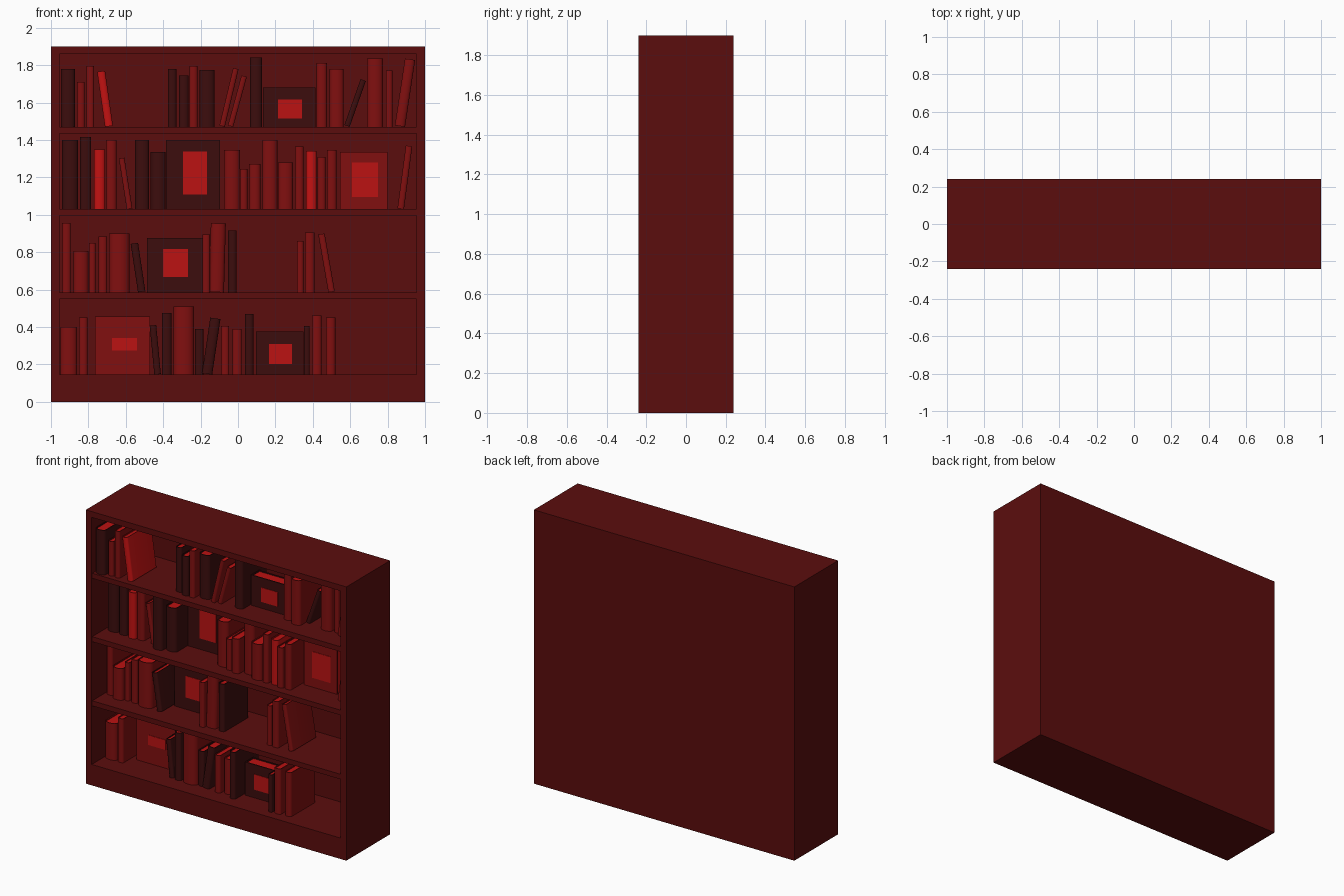
import bpy, bmesh, math
from mathutils import Matrix

if "Cube" in bpy.data.objects:
    bpy.data.objects.remove(bpy.data.objects["Cube"])


def material(name, rgb):
    m = bpy.data.materials.new(name)
    m.diffuse_color = (*rgb, 1)
    m.use_nodes = True
    m.node_tree.nodes["Principled BSDF"].inputs["Base Color"].default_value = m.diffuse_color
    return m


WOOD = material("wood", (0.105, 0.004, 0.004))
PAPER = material("paper", (0.5, 0.006, 0.006))
COVERS = {
    "d": material("dark_cover", (0.045, 0.004, 0.004)),
    "m": material("red_cover", (0.22, 0.005, 0.005)),
    "b": material("bright_cover", (0.55, 0.006, 0.006)),
}


def finish(name, bm, mat, matrix=Matrix(), smooth=False):
    bmesh.ops.recalc_face_normals(bm, faces=bm.faces[:])
    me = bpy.data.meshes.new(name)
    bm.to_mesh(me)
    bm.free()
    me.materials.append(mat)
    ob = bpy.data.objects.new(name, me)
    ob.matrix_world = matrix
    bpy.context.collection.objects.link(ob)
    if smooth:
        bpy.context.view_layer.objects.active = ob
        ob.select_set(True)
        bpy.ops.object.shade_smooth_by_angle(angle=math.radians(35))
        ob.select_set(False)
    return ob


def box(name, x0, x1, y0, y1, z0, z1, mat):
    bm = bmesh.new()
    bmesh.ops.create_cube(bm, size=1)
    for v in bm.verts:
        v.co = ((x0 + x1) / 2 + v.co.x * (x1 - x0),
                (y0 + y1) / 2 + v.co.y * (y1 - y0),
                (z0 + z1) / 2 + v.co.z * (z1 - z0))
    return finish(name, bm, mat)


def extrude(name, points, z0, z1, mat, matrix):
    bm = bmesh.new()
    face = bm.faces.new([bm.verts.new((x, y, z0)) for x, y in points])
    ext = bmesh.ops.extrude_face_region(bm, geom=[face])
    for v in ext["geom"]:
        if isinstance(v, bmesh.types.BMVert):
            v.co.z = z1
    return finish(name, bm, mat, matrix, True)


def arc(half, bulge, n=8):
    return [(-half * math.cos(math.pi * i / n), -bulge * math.sin(math.pi * i / n))
            for i in range(n + 1)]


# Standing book: rounded cover wrapped round a page block
def book(floor, x, w, h, y, colour, lean=0):
    cx = x if lean else x + w / 2
    a = math.atan2(lean, h)
    length = (h - w * abs(math.sin(a))) / math.cos(a)
    depth = min(0.19 - y, 0.25)
    t, half = min(0.006, w * 0.12), w / 2
    m = (Matrix.Translation((cx, y, floor + half * abs(math.sin(a))))
         @ Matrix.Rotation(a, 4, 'Y'))
    inner = arc(half - t, w * 0.3 - t)
    cover = (arc(half, w * 0.3) + [(half, depth), (half - t, depth)]
             + inner[::-1] + [(-half + t, depth), (-half, depth)])
    extrude("book_cover", cover, 0, length, COVERS[colour], m)
    e = depth - 0.008
    extrude("book_pages", inner + [(half - t, e), (-half + t, e)],
            0.006, length - 0.006, PAPER, m)


# Book turned to face outward, with a bright panel on its cover
def display_book(floor, x0, x1, h, y, colour, label):
    c, top, thick = COVERS[colour], floor + h, 0.09
    box("display_front_cover", x0, x1, y, y + 0.008, floor, top, c)
    box("display_back_cover", x0, x1, y + thick - 0.008, y + thick, floor, top, c)
    box("display_spine", x0, x0 + 0.008, y + 0.008, y + thick - 0.008, floor, top, c)
    box("display_pages", x0 + 0.008, x1 - 0.006, y + 0.008, y + thick - 0.008,
        floor + 0.004, top - 0.006, PAPER)
    lx0, lx1, lz0, lz1 = label
    box("display_panel", lx0, lx1, y - 0.003, y + 0.002, lz0, lz1, PAPER)


# Cabinet
for s in (-1, 1):
    box("side_panel", *sorted((s * 0.955, s)), -0.24, 0.24, 0, 1.9, WOOD)
box("top_board", -0.955, 0.955, -0.24, 0.24, 1.86, 1.9, WOOD)
box("back_panel", -0.955, 0.955, 0.2, 0.24, 0, 1.86, WOOD)
box("plinth", -0.955, 0.955, -0.24, 0.2, 0, 0.145, WOOD)
for z in (0.585, 1.03, 1.47):
    box("shelf", -0.955, 0.955, -0.235, 0.2, z - 0.035, z, WOOD)

# Top shelf: left edge (or foot centre if leaning), width, height, front y, cover, lean
top_shelf = [
    (-.947, .075, .31, -.20, "d"), (-.86, .04, .24, -.19, "m"), (-.81, .04, .325, -.19, "m"),
    (-.69, .043, .30, -.19, "b", -.043), (-.375, .045, .31, -.14, "d"),
    (-.315, .05, .275, -.16, "d"), (-.26, .043, .325, -.16, "m"), (-.205, .08, .305, -.12, "d"),
    (-.085, .03, .315, -.15, "m", .075), (-.04, .03, .275, -.14, "m", .075),
    (.064, .064, .37, -.12, "d"), (.42, .055, .34, -.09, "m"), (.49, .075, .31, -.11, "m"),
    (.583, .03, .255, -.06, "d", .09), (.69, .085, .365, -.07, "m"),
    (.79, .035, .30, -.07, "m"), (.866, .055, .365, -.10, "m", .055)]
upper_shelf = [
    (-.94, .085, .37, -.08, "d"), (-.845, .06, .385, -.09, "d"), (-.77, .06, .32, -.10, "b"),
    (-.705, .055, .37, -.09, "m"), (-.58, .03, .275, -.10, "m", -.043),
    (-.55, .075, .37, -.14, "d"), (-.467, .08, .305, -.11, "d"), (-.075, .085, .315, -.11, "m"),
    (.01, .04, .215, -.14, "m"), (.06, .06, .24, -.15, "m"), (.13, .08, .37, -.11, "m"),
    (.214, .08, .25, -.15, "m"), (.305, .045, .335, -.16, "m"), (.364, .055, .31, -.15, "b"),
    (.425, .043, .28, -.17, "m"), (.476, .05, .315, -.16, "m"), (.87, .035, .34, -.12, "m", .045)]
lower_shelf = [
    (-.94, .045, .37, -.09, "m"), (-.88, .08, .22, -.11, "m"), (-.797, .035, .265, -.10, "m"),
    (-.745, .045, .30, -.10, "m"), (-.69, .11, .315, -.10, "m"), (-.515, .04, .265, -.12, "d", -.04),
    (-.19, .04, .31, -.15, "m"), (-.115, .08, .37, -.12, "m", .01), (-.053, .045, .33, -.13, "d"),
    (.315, .035, .275, -.13, "m"), (.358, .05, .32, -.13, "m"), (.50, .035, .315, -.13, "m", -.055)]
bottom_shelf = [
    (-.95, .09, .255, -.09, "m"), (-.85, .045, .305, -.10, "m"), (-.43, .035, .265, -.11, "d", -.025),
    (-.406, .05, .33, -.11, "d"), (-.345, .11, .365, -.10, "m"), (-.23, .045, .245, -.10, "d"),
    (-.165, .055, .305, -.11, "d", .045), (-.09, .043, .26, -.12, "m"), (-.03, .05, .245, -.10, "m"),
    (.037, .045, .325, -.14, "d"), (.353, .03, .26, -.17, "d"), (.396, .05, .315, -.16, "m"),
    (.47, .05, .305, -.15, "m")]
for floor, row in ((1.47, top_shelf), (1.03, upper_shelf),
                   (0.585, lower_shelf), (0.145, bottom_shelf)):
    for b in row:
        book(floor, *b)

# Outward-facing books
display_book(1.47, .135, .415, .21, -.05, "d", (.214, .342, 1.515, 1.615))
display_book(1.03, -.385, -.096, .37, 0, "d", (-.294, -.166, 1.107, 1.337))
display_book(1.03, .545, .80, .305, -.055, "m", (.61, .749, 1.096, 1.278))
display_book(.585, -.487, -.19, .29, 0, "d", (-.40, -.267, .668, .818))
display_book(.145, -.765, -.47, .31, -.02, "m", (-.674, -.54, .273, .342))
display_book(.145, .096, .35, .23, -.06, "d", (.166, .289, .203, .31))
